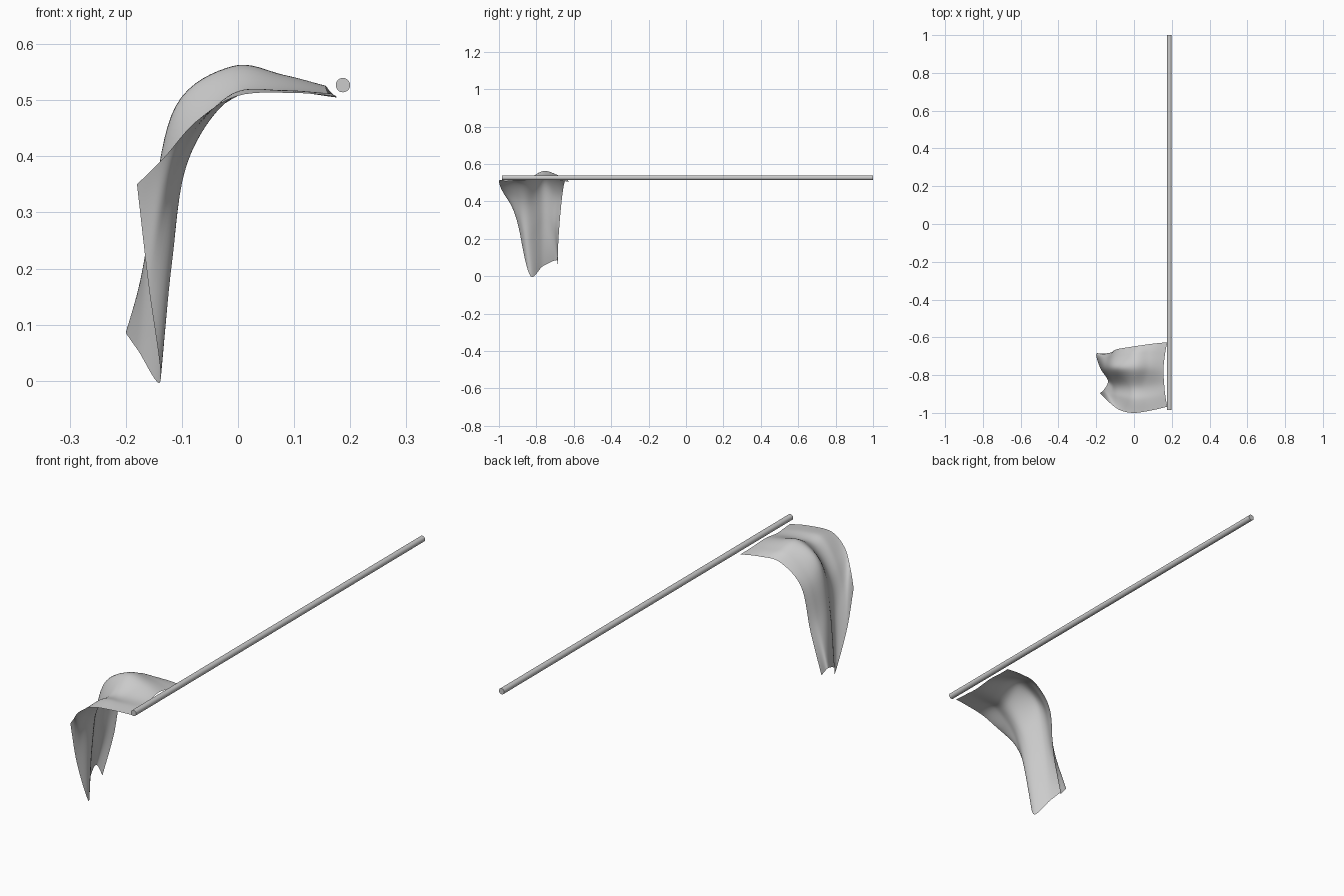
import bpy
from mathutils import Vector

if "Cube" in bpy.data.objects:
    bpy.data.objects.remove(bpy.data.objects["Cube"])

# Fold lines of the cloth, each running from the pole down to the hem (x, y, z)
FOLDS = [
    # front edge, ends in the short raised corner
    [(.176, -.967, .507), (.10, -.985, .513), (0, -1, .508), (-.075, -.985, .462), (-.13, -.945, .40), (-.18, -.895, .35)],
    # slope between front edge and valley
    [(.166, -.91, .512), (.08, -.925, .518), (-.01, -.93, .512), (-.085, -.915, .43), (-.13, -.90, .31), (-.16, -.878, .175)],
    # valley, ends in the lowest tip
    [(.160, -.85, .514), (.06, -.86, .516), (-.02, -.86, .50), (-.092, -.85, .39), (-.118, -.845, .21), (-.138, -.83, .0)],
    # main ridge
    [(.156, -.77, .526), (.08, -.765, .545), (-.01, -.765, .56), (-.11, -.765, .49), (-.152, -.765, .30), (-.178, -.765, .054)],
    # back slope
    [(.164, -.69, .516), (.08, -.685, .532), (-.01, -.69, .535), (-.105, -.70, .44), (-.146, -.705, .26), (-.2, -.69, .086)],
    # back edge
    [(.176, -.626, .505), (.09, -.635, .515), (0, -.648, .508), (-.09, -.663, .42), (-.122, -.68, .23), (-.17, -.688, .048)],
]


def spline(points, steps):
    """Catmull-Rom curve through the points."""
    p = [Vector(q) for q in points]
    p = [2 * p[0] - p[1]] + p + [2 * p[-1] - p[-2]]
    out = []
    for i in range(1, len(p) - 2):
        a, b, c, d = p[i - 1:i + 3]
        for s in range(steps):
            t = s / steps
            out.append(.5 * (2 * b + (c - a) * t + (2 * a - 5 * b + 4 * c - d) * t * t
                             + (3 * b - a - 3 * c + d) * t ** 3))
    return out + [p[-2]]


# Hanging cloth: loft across the fold lines
lines = [spline(f, 8) for f in FOLDS]
rows = [spline(r, 8) for r in zip(*lines)]
n = len(rows[0])
verts = [v for r in rows for v in r]
faces = [(i * n + j, i * n + j + 1, (i + 1) * n + j + 1, (i + 1) * n + j)
         for i in range(len(rows) - 1) for j in range(n - 1)]
mesh = bpy.data.meshes.new("hanging_cloth")
mesh.from_pydata(verts, [], faces)
mesh.flip_normals()
mesh.shade_smooth()
cloth = bpy.data.objects.new("hanging_cloth", mesh)
bpy.context.collection.objects.link(cloth)

# Long pole
bpy.ops.mesh.primitive_cylinder_add(vertices=32, radius=.0128, depth=1.985,
                                    location=(.187, .0075, .527), rotation=(1.5707963, 0, 0))
pole = bpy.context.object
pole.name = "pole"
bpy.ops.object.shade_smooth_by_angle()
